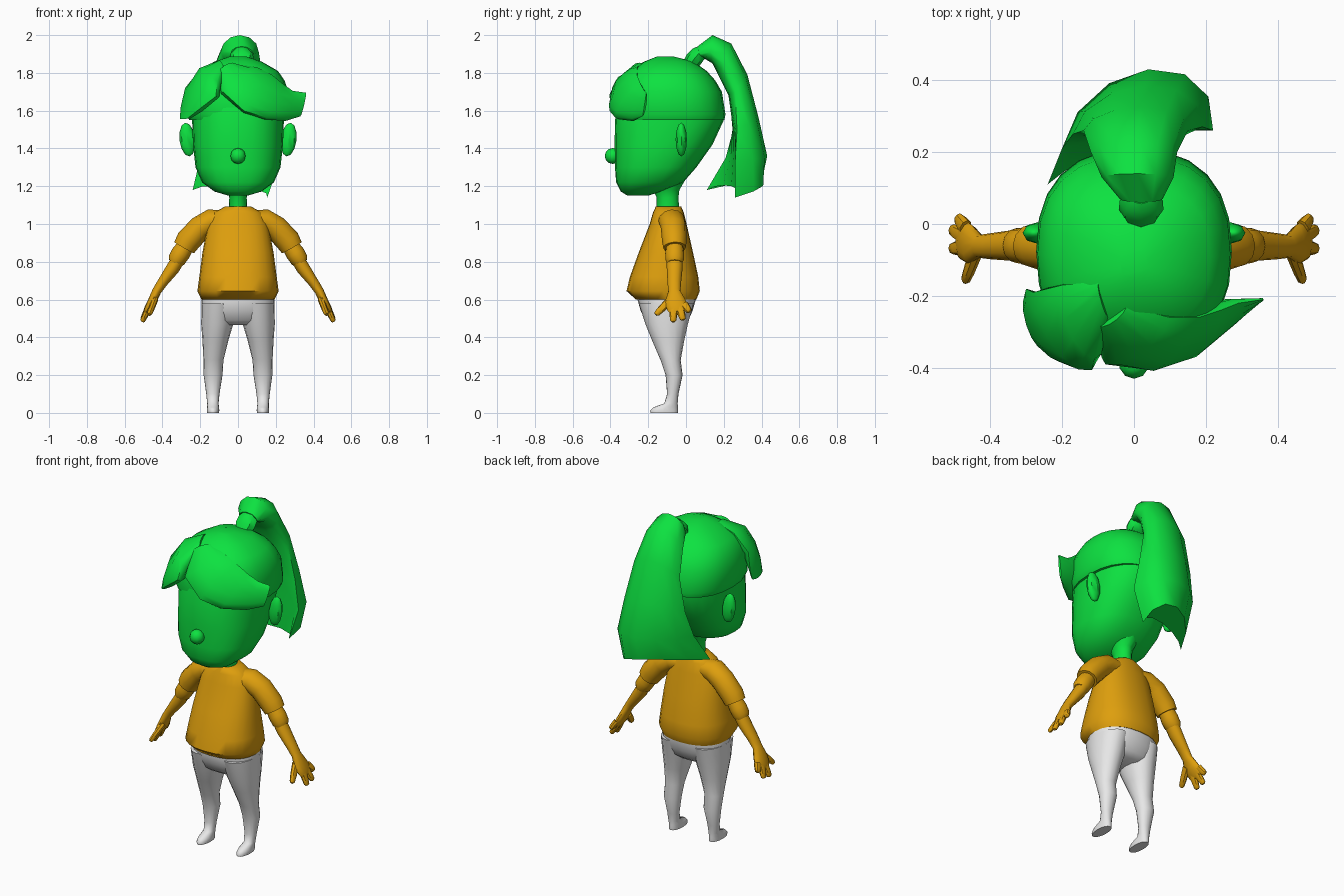
import bpy, bmesh, math
from mathutils import Vector


def material(name, rgb):
    m = bpy.data.materials.new(name)
    m.diffuse_color = (*rgb, 1)
    return m


GREEN = material("bright_green", (0.004, 0.76, 0.052))
ORANGE = material("amber", (0.73, 0.345, 0.004))
GREY = material("light_grey", (0.8, 0.8, 0.8))


def finish(bm, name, mat, angle=40):
    bmesh.ops.recalc_face_normals(bm, faces=bm.faces)
    me = bpy.data.meshes.new(name)
    bm.to_mesh(me)
    bm.free()
    me.materials.append(mat)
    me.polygons.foreach_set("use_smooth", [True] * len(me.polygons))
    me.set_sharp_from_angle(angle=math.radians(angle))
    ob = bpy.data.objects.new(name, me)
    bpy.context.collection.objects.link(ob)
    return ob


def loft(name, rings, mat, angle=40):
    """Skin a list of equal-length point rings and cap both ends."""
    bm = bmesh.new()
    rows = [[bm.verts.new(p) for p in r] for r in rings]
    n = len(rows[0])
    for a, b in zip(rows, rows[1:]):
        for i in range(n):
            j = (i + 1) % n
            bm.faces.new((a[i], a[j], b[j], b[i]))
    bm.faces.new(rows[0][::-1])
    bm.faces.new(rows[-1])
    return finish(bm, name, mat, angle)


def stack(name, sections, mat, power=2.0, n=20, x=0.0, angle=40):
    """Horizontal rings: (z, y_front, y_back, half_width[, x_centre])."""
    rings = []
    for z, yf, yb, hw, *xc in sections:
        cx = xc[0] if xc else x
        ring = []
        for i in range(n):
            t = 2 * math.pi * i / n
            c, s = math.cos(t), math.sin(t)
            px = math.copysign(abs(c) ** (2 / power), c) * hw
            py = math.copysign(abs(s) ** (2 / power), s) * (yb - yf) / 2
            ring.append((cx + px, (yf + yb) / 2 + py, z))
        rings.append(ring)
    return loft(name, rings, mat, angle)


def tube(name, sections, mat, side=1, n=12):
    """Rings along a path: (x, y, z, radius_across, radius_depth)."""
    pts = [Vector((s[0] * side, s[1], s[2])) for s in sections]
    rings = []
    for i, s in enumerate(sections):
        d = (pts[min(i + 1, len(pts) - 1)] - pts[max(i - 1, 0)]).normalized()
        across = d.cross(Vector((0, 1, 0))).normalized()
        depth = across.cross(d)
        rings.append([pts[i] + across * s[3] * math.cos(2 * math.pi * k / n)
                      + depth * s[4] * math.sin(2 * math.pi * k / n) for k in range(n)])
    return loft(name, rings, mat)


def lock(name, sections, mat, half=6):
    """Hair lock rings: (edge_a, outer, edge_b, inner) joined by elliptic arcs."""
    rings = []
    for sec in sections:
        a, o, b, i = map(Vector, sec)
        mid, r = (a + b) / 2, (b - a) / 2
        ring = []
        for k in range(half * 2):
            t = math.pi * k / half
            bulge = o - mid if k < half else mid - i
            ring.append(mid + r * math.cos(t) + bulge * math.sin(t))
        rings.append(ring)
    return loft(name, rings, mat, 50)


def ball(name, loc, scale, mat, u=10, v=6, tilt=0.0):
    bm = bmesh.new()
    bmesh.ops.create_uvsphere(bm, u_segments=u, v_segments=v, radius=1)
    ob = finish(bm, name, mat)
    ob.location, ob.scale, ob.rotation_euler = loc, scale, (0, tilt, 0)
    return ob


# Head, neck and nose
stack("head", [(1.15, -.31, -.2, .05), (1.172, -.345, -.13, .125), (1.22, -.37, -.015, .19),
               (1.3, -.376, .055, .225), (1.42, -.378, .14, .238), (1.55, -.376, .2, .243),
               (1.66, -.35, .19, .24)], GREEN, 2.4, 24)
stack("neck", [(1.06, -.155, -.035, .05), (1.14, -.155, -.04, .046),
               (1.18, -.175, -.035, .055), (1.24, -.22, 0, .09)], GREEN, n=16)
ball("nose", (0, -.388, 1.36), (.042, .042, .042), GREEN)

# Hair cap
stack("hair_cap", [(1.55, -.355, .203, .258), (1.58, -.362, .209, .272), (1.7, -.355, .19, .268),
                   (1.76, -.33, .155, .246), (1.81, -.295, .11, .212), (1.86, -.22, .04, .125),
                   (1.888, -.15, -.07, .04)], GREEN, 2.4, 24)

# Fringe swept from the parting to each side
lock("fringe_long", [
    ((-.10, -.27, 1.80), (-.07, -.28, 1.84), (-.02, -.23, 1.85), (-.05, -.24, 1.80)),
    ((-.09, -.37, 1.69), (0, -.37, 1.76), (.10, -.26, 1.83), (0, -.27, 1.73)),
    ((.03, -.378, 1.59), (.09, -.388, 1.68), (.18, -.26, 1.79), (.08, -.28, 1.66)),
    ((.14, -.36, 1.555), (.20, -.345, 1.64), (.24, -.24, 1.74), (.17, -.25, 1.62)),
    ((.25, -.28, 1.545), (.29, -.27, 1.63), (.29, -.22, 1.705), (.24, -.22, 1.62)),
    ((.33, -.23, 1.57), (.35, -.22, 1.63), (.36, -.21, 1.695), (.345, -.21, 1.63))], GREEN)
lock("fringe_short", [
    ((-.07, -.26, 1.82), (-.09, -.22, 1.86), (-.10, -.16, 1.86), (-.08, -.20, 1.80)),
    ((-.09, -.36, 1.74), (-.17, -.32, 1.80), (-.20, -.17, 1.82), (-.13, -.22, 1.74)),
    ((-.10, -.375, 1.67), (-.20, -.37, 1.70), (-.28, -.19, 1.72), (-.18, -.26, 1.68)),
    ((-.19, -.368, 1.60), (-.265, -.33, 1.62), (-.30, -.18, 1.62), (-.23, -.27, 1.60)),
    ((-.255, -.345, 1.56), (-.30, -.28, 1.555), (-.30, -.20, 1.56), (-.26, -.27, 1.56))], GREEN)

# Ponytail with its tie
tube("hair_tie", [(.02, .02, 1.84, .045, .04), (.02, .04, 1.87, .062, .045),
                  (.02, .065, 1.9, .06, .042), (.02, .08, 1.92, .04, .03)], GREEN, n=8)
lock("ponytail", [
    ((-.04, .07, 1.90), (.02, .06, 1.94), (.08, .07, 1.90), (.02, .09, 1.88)),
    ((-.09, .13, 1.91), (.01, .14, 2.0), (.11, .13, 1.91), (.01, .14, 1.85)),
    ((-.12, .20, 1.85), (.01, .24, 1.955), (.12, .20, 1.85), (.01, .17, 1.79)),
    ((-.14, .26, 1.70), (.02, .325, 1.79), (.15, .26, 1.70), (.01, .225, 1.68)),
    ((-.17, .25, 1.50), (.03, .385, 1.56), (.19, .27, 1.50), (.02, .25, 1.50)),
    ((-.20, .21, 1.35), (.04, .43, 1.36), (.22, .26, 1.33), (.02, .25, 1.35)),
    ((-.24, .11, 1.18), (.03, .40, 1.22), (.155, .26, 1.14), (0, .24, 1.20))], GREEN)

# Shirt body and hips
stack("shirt", [(.60, -.265, .055, .193), (.645, -.315, .073, .215), (.72, -.297, .065, .205),
                (.85, -.25, .037, .188), (1.0, -.192, .003, .16), (1.06, -.175, -.012, .128),
                (1.092, -.16, -.025, .07)], ORANGE, 2.3, 24, angle=60)
stack("hips", [(.64, -.25, .05, .18), (.60, -.257, .052, .193), (.54, -.24, .035, .192),
               (.49, -.215, .012, .17), (.465, -.18, -.02, .13)], GREY, 2.3, 24, angle=70)

for side, tag in ((1, "left"), (-1, "right")):
    # Ear
    ball("ear_" + tag, (side * .268, -.025, 1.447), (.042, .03, .09), GREEN, 8, 6, side * .12)
    # Leg and foot
    stack("leg_" + tag, [(.58, -.25, .04, .09, side * .103), (.47, -.215, .01, .085, side * .11),
                         (.38, -.178, -.01, .068, side * .12), (.28, -.135, -.028, .053, side * .13),
                         (.2, -.108, -.018, .05, side * .132), (.1, -.1, -.04, .035, side * .133),
                         (.05, -.115, -.044, .03, side * .133), (.03, -.172, -.043, .032, side * .132),
                         (.012, -.19, -.042, .033, side * .132), (0, -.188, -.043, .032, side * .132)],
          GREY, 2.1, 16, angle=60)
    # Sleeve, rolled cuff and forearm with palm
    tube("sleeve_" + tag, [(.06, -.085, 1.02, .05, .07), (.14, -.075, 1.015, .065, .07),
                           (.2, -.065, .98, .065, .068), (.265, -.062, .91, .066, .065),
                           (.285, -.06, .875, .06, .06)], ORANGE, side)
    tube("cuff_" + tag, [(.28, -.06, .88, .045, .045), (.303, -.06, .845, .05, .05),
                         (.325, -.06, .81, .047, .049), (.335, -.06, .793, .036, .04)], ORANGE, side)
    tube("forearm_" + tag, [(.30, -.06, .84, .036, .042), (.345, -.06, .765, .036, .042),
                            (.40, -.062, .69, .027, .036), (.43, -.062, .645, .024, .032),
                            (.455, -.057, .59, .023, .055), (.475, -.045, .555, .019, .055),
                            (.485, -.04, .535, .012, .045)], ORANGE, side)
    # Thumb and fingers: (base, tip)
    digits = {"thumb": ((.44, -.08, .60), (.47, -.16, .52)),
              "finger_front": ((.472, -.065, .56), (.507, -.068, .482)),
              "finger_middle": ((.472, -.035, .56), (.507, -.015, .492)),
              "finger_back": ((.468, -.01, .575), (.49, .018, .535))}
    for name, (base, tip) in digits.items():
        a, b = Vector(base), Vector(tip)
        tube(name + "_" + tag, [(*a, .018, .023), (*a.lerp(b, .6), .016, .02),
                                (*a.lerp(b, .92), .013, .016), (*b, .008, .009)], ORANGE, side, 8)
